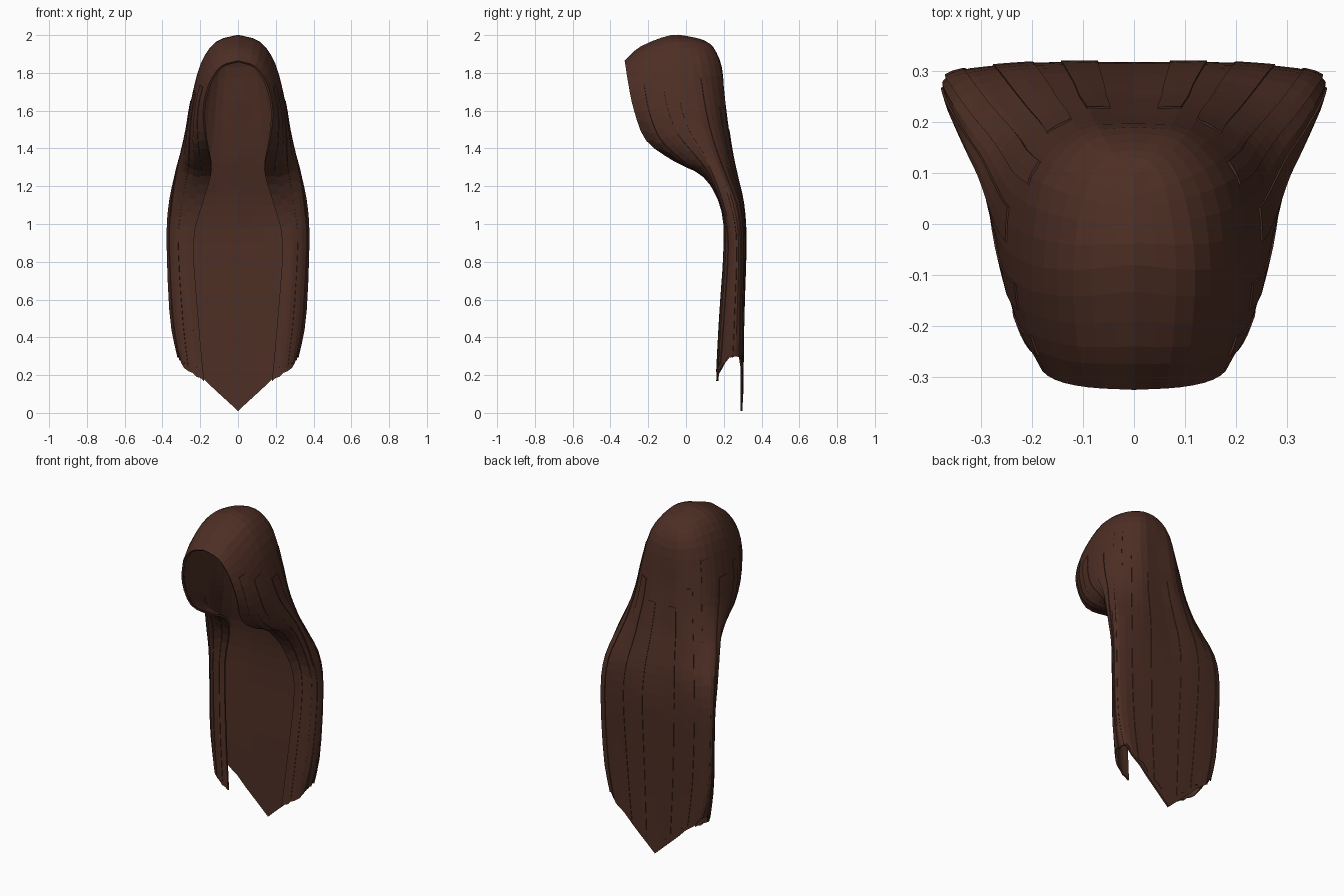
import bpy
import random
from mathutils import Vector

if "Cube" in bpy.data.objects:
    bpy.data.objects.remove(bpy.data.objects["Cube"])

random.seed(4)

brown = bpy.data.materials.new("dark_brown_hair")
brown.diffuse_color = (0.075, 0.028, 0.018, 1)
brown.use_nodes = True
brown.node_tree.nodes["Principled BSDF"].inputs["Base Color"].default_value = brown.diffuse_color

# Guide strands on the right half, each from the parting to the tip
face_edge = [(0, -.325, 1.865), (.09, -.32, 1.835), (.155, -.305, 1.74), (.185, -.275, 1.6),
             (.17, -.21, 1.44), (.145, -.06, 1.33), (.145, .09, 1.25), (.19, .18, 1.1),
             (.235, .205, .9), (.21, .18, .5), (.18, .16, .17)]
temple = [(0, -.24, 1.94), (.11, -.24, 1.9), (.19, -.22, 1.77), (.23, -.19, 1.6),
          (.24, -.13, 1.45), (.235, -.01, 1.335), (.24, .1, 1.26), (.27, .185, 1.1),
          (.295, .205, .9), (.27, .18, .5), (.24, .165, .2)]
side = [(0, -.08, 2.0), (.12, -.09, 1.96), (.2, -.08, 1.84), (.25, -.05, 1.65),
        (.275, 0, 1.5), (.3, .08, 1.38), (.325, .14, 1.27), (.35, .2, 1.1),
        (.36, .24, .9), (.34, .22, .5), (.3, .2, .25)]
corner = [(0, .03, 1.99), (.1, .05, 1.96), (.18, .08, 1.85), (.225, .11, 1.65),
          (.245, .14, 1.5), (.275, .18, 1.36), (.31, .22, 1.25), (.35, .275, 1.1),
          (.362, .295, .9), (.345, .29, .5), (.3, .29, .27)]
back = [(0, .09, 1.975), (.06, .13, 1.94), (.1, .175, 1.84), (.12, .2, 1.65),
        (.13, .22, 1.5), (.15, .245, 1.36), (.165, .27, 1.25), (.19, .305, 1.1),
        (.2, .316, .9), (.18, .305, .5), (.15, .3, .14)]
centre = [(0, .1, 1.97), (0, .145, 1.935), (0, .19, 1.83), (0, .205, 1.65),
          (0, .225, 1.5), (0, .245, 1.36), (0, .27, 1.25), (0, .3, 1.1),
          (0, .317, .9), (0, .305, .5), (0, .3, .01)]
strands = [[Vector(p) for p in s] for s in (face_edge, temple, side, corner, back, centre)]


def spline(pts, t):
    """Catmull-Rom point at parameter t along a list of points."""
    i = min(int(t), len(pts) - 2)
    f = t - i
    b, c = pts[i], pts[i + 1]
    a = pts[i - 1] if i else b * 2 - c
    d = pts[i + 2] if i + 2 < len(pts) else c * 2 - b
    return (b * 2 + (c - a) * f + (a * 2 - b * 5 + c * 4 - d) * f ** 2
            + (b * 3 - a - c * 3 + d) * f ** 3) / 2


def hair_point(s, t):
    p = spline([spline(g, t) for g in strands], s)
    p.x = max(p.x, 0)
    return p


def hair_sheet(name, s0, s1, t0, t1, cols, rows, lift, thick, ragged):
    """Sheet over part of the guide surface, mirrored and thickened inwards."""
    verts, faces = [], []
    for i in range(cols + 1):
        s = s0 + (s1 - s0) * i / cols
        for j in range(rows + 1):
            t = t0 + (t1 - t0) * j / rows
            p = hair_point(s, t)
            if lift:
                e = .02
                n = (hair_point(s, t + e) - hair_point(s, t - e)).cross(
                    hair_point(s + e, t) - hair_point(s - e, t))
                p += n.normalized() * lift
            if j == rows and 0 < i < cols:
                p.z += random.uniform(0, ragged)
            verts.append(p)
    for i in range(cols):
        for j in range(rows):
            a = i * (rows + 1) + j
            b = a + rows + 1
            faces.append((a, a + 1, b + 1, b))
    me = bpy.data.meshes.new(name)
    me.from_pydata(verts, [], faces)
    me.materials.append(brown)
    ob = bpy.data.objects.new(name, me)
    bpy.context.collection.objects.link(ob)
    mirror = ob.modifiers.new("mirror", 'MIRROR')
    mirror.merge_threshold = .0005
    solid = ob.modifiers.new("thickness", 'SOLIDIFY')
    solid.thickness = thick
    solid.offset = -1
    return ob


# Main body of hair: cap, shoulder drape and long back
hair_sheet("long_hair", 0, 5, 0, 10, 15, 30, 0, .012, .03)

# Thin overlapping locks that break up the sides and back
for k, (s, w, top) in enumerate([(.55, .4, 2.2), (1.3, .35, 2.6), (2.1, .4, 3),
                                 (2.9, .35, 2.4), (3.6, .4, 3.2), (4.3, .35, 4)]):
    hair_sheet(f"hair_lock_{k + 1}", s, s + w, top, 9.9, 2, 20, .003, .005, .02)
